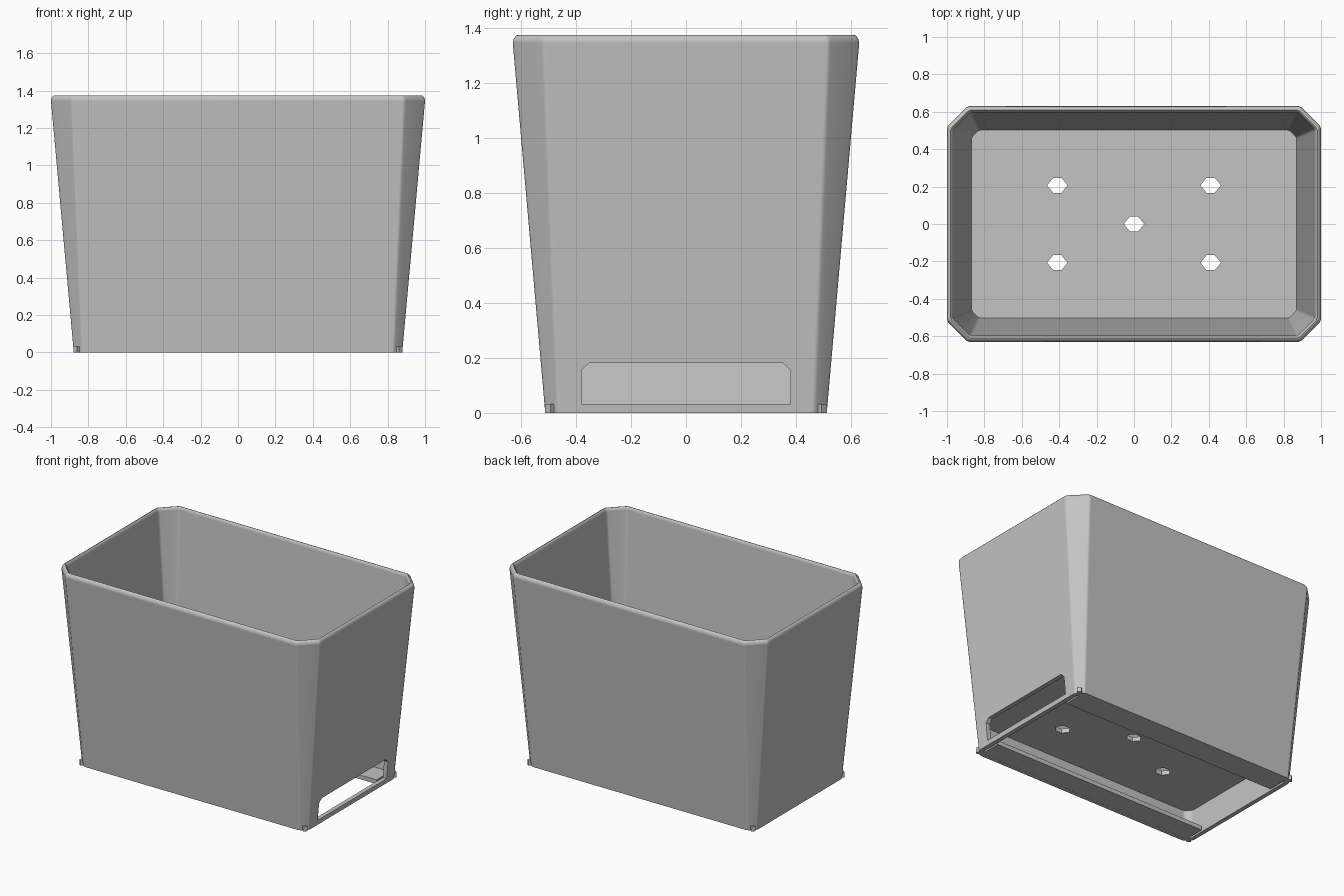
import bpy, bmesh
from math import radians
from mathutils import Matrix, Vector

cube = bpy.data.objects.get("Cube")
if cube:
    bpy.data.objects.remove(cube, do_unlink=True)

grey = bpy.data.materials.new("light_grey_plastic")
grey.use_nodes = True
COLOUR = (0.55, 0.55, 0.55, 1)
grey.diffuse_color = COLOUR
grey.node_tree.nodes["Principled BSDF"].inputs["Base Color"].default_value = COLOUR


def loft(name, rings):
    """Skin a list of equal-sized point rings into a capped solid."""
    bm = bmesh.new()
    loops = [[bm.verts.new(p) for p in ring] for ring in rings]
    n = len(loops[0])
    for a, b in zip(loops, loops[1:]):
        for i in range(n):
            j = (i + 1) % n
            bm.faces.new((a[i], a[j], b[j], b[i]))
    bm.faces.new(loops[0])
    bm.faces.new(loops[-1])
    bmesh.ops.recalc_face_normals(bm, faces=bm.faces)
    mesh = bpy.data.meshes.new(name)
    bm.to_mesh(mesh)
    bm.free()
    obj = bpy.data.objects.new(name, mesh)
    bpy.context.collection.objects.link(obj)
    mesh.materials.append(grey)
    return obj


def box(name, x, y, z):
    """Box from three (low, high) ranges."""
    return loft(name, [[(x[0], y[0], h), (x[1], y[0], h),
                        (x[1], y[1], h), (x[0], y[1], h)] for h in z])


def wall_ring(z, inset, drop=0.0):
    """Rectangle with softened chamfered corners, tapering with height."""
    t = min(z, RIM) / RIM
    x = 0.878 + 0.122 * t - inset
    y = 0.512 + 0.118 * t - inset
    c = 0.045 + 0.065 * t - inset * 0.55
    d = 0.01
    corner = [(x, y - c - d), (x - d * 0.6, y - c + d * 0.6),
              (x - c + d * 0.6, y - d * 0.6), (x - c - d, y)]
    pts = corner + [(-px, py) for px, py in reversed(corner)]
    pts += [(-px, -py) for px, py in pts]
    return [(px, py, z) for px, py in pts]


def cut(target, cutter):
    mod = target.modifiers.new("cut", "BOOLEAN")
    mod.operation = "DIFFERENCE"
    mod.solver = "EXACT"
    mod.object = cutter
    bpy.context.view_layer.objects.active = target
    bpy.ops.object.modifier_apply(modifier=mod.name)
    bpy.data.objects.remove(cutter, do_unlink=True)


RIM, TOP, WALL = 1.345, 1.375, 0.03
FLOOR_LOW, FLOOR_TOP = 0.21, 0.24

# Tapered container: inside, rounded rim, outside, then the hollow base
profile = [(FLOOR_TOP, WALL), (1.355, WALL + 0.003), (1.37, 0.026), (TOP, 0.02),
           (1.372, 0.012), (1.362, 0.004), (RIM, 0), (0, 0), (0, WALL),
           (FLOOR_LOW, WALL)]
container = loft("container", [wall_ring(z, inset) for z, inset in profile])

# Drainage holes in the raised floor
for hx, hy in [(0, 0)] + [(sx * 0.41, sy * 0.207) for sx in (-1, 1) for sy in (-1, 1)]:
    outline = [(0.055, 0), (0.022, 0.04), (-0.022, 0.04),
               (-0.055, 0), (-0.022, -0.04), (0.022, -0.04)]
    cut(container, loft("hole_cutter", [[(hx + px, hy + py, z) for px, py in outline]
                                        for z in (0.15, 0.3)]))

# Tray slot through the left wall
slot = [(-0.38, 0.033), (0.38, 0.033), (0.38, 0.155),
        (0.352, 0.182), (-0.352, 0.182), (-0.38, 0.155)]
cut(container, loft("slot_cutter", [[(x, y, z) for y, z in slot] for x in (0.7, 1.1)]))

# Smooth rim and softened corners, with the broad walls kept flat
bpy.ops.object.select_all(action="DESELECT")
container.select_set(True)
bpy.context.view_layer.objects.active = container
bpy.ops.object.shade_smooth_by_angle(angle=radians(35))
weighted = container.modifiers.new("flat_walls", "WEIGHTED_NORMAL")
weighted.keep_sharp = True

# Ledges along the front and back of the open base
for name, side in (("front_ledge", -1), ("back_ledge", 1)):
    box(name, (-0.835, 0.835), sorted((side * 0.335, side * 0.495)), (0.0005, 0.03))

# Small tabs on the four chamfered bottom corners
for sx, x_name in ((-1, "right"), (1, "left")):
    for sy, y_name in ((-1, "front"), (1, "back")):
        tab = box(f"{y_name}_{x_name}_corner_tab", (-0.014, 0.014), (-0.014, 0.014), (0, 0.033))
        tab.matrix_world = (Matrix.Translation(Vector((sx * 0.86, sy * 0.493, 0)))
                            @ Matrix.Rotation(radians(45), 4, "Z"))
